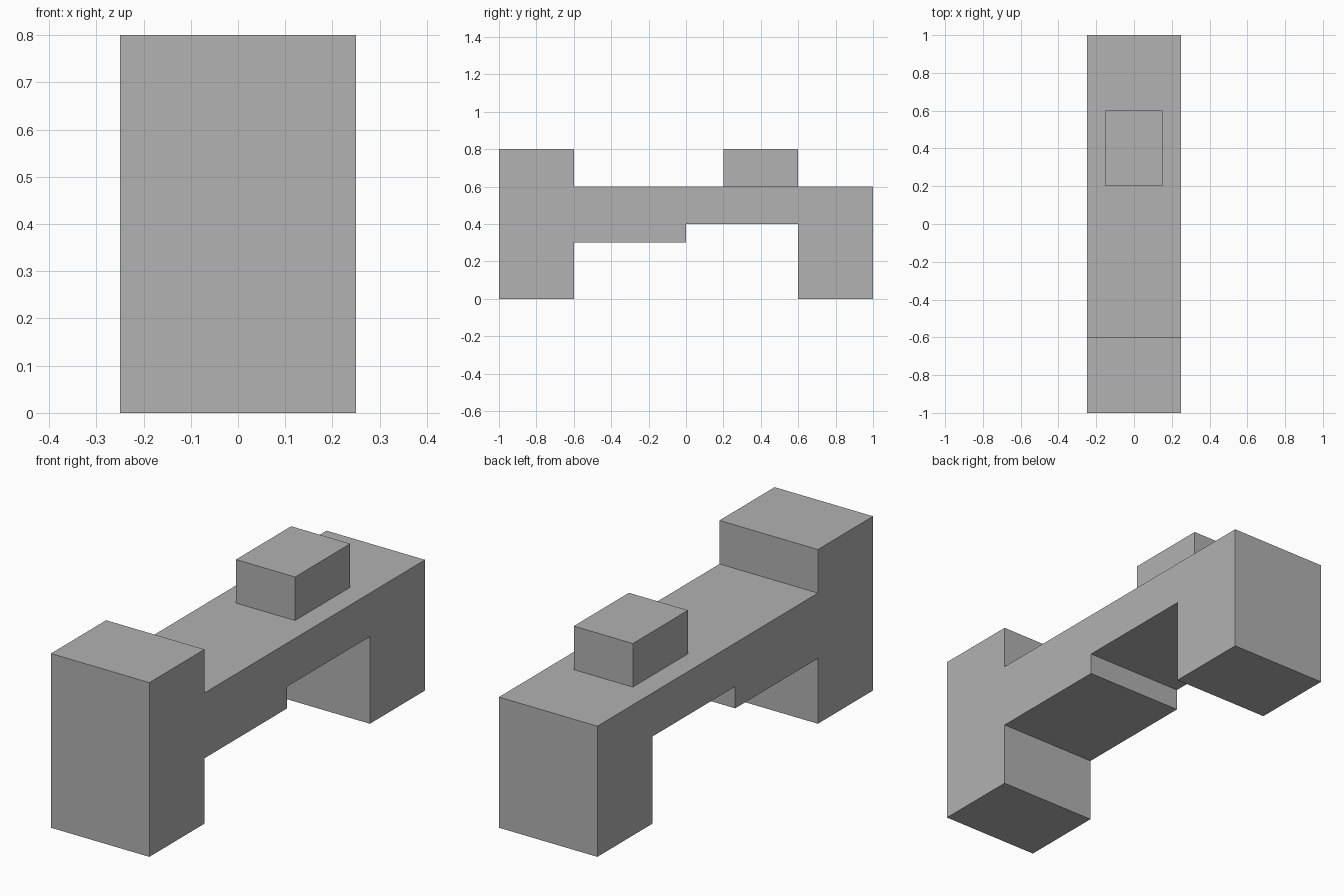
import bpy
import bmesh

default_cube = bpy.data.objects.get("Cube")
if default_cube:
    bpy.data.objects.remove(default_cube, do_unlink=True)

# Single plain grey material
grey = bpy.data.materials.new("plain_grey")
grey.use_nodes = True
colour = (0.445, 0.445, 0.445, 1)
grey.diffuse_color = colour
grey.node_tree.nodes["Principled BSDF"].inputs["Base Color"].default_value = colour


def extrude_profile(name, profile, half_width):
    """Extrude a closed (y, z) outline symmetrically along x."""
    bm = bmesh.new()
    face = bm.faces.new([bm.verts.new((-half_width, y, z)) for y, z in profile])
    result = bmesh.ops.extrude_face_region(bm, geom=[face])
    verts = [g for g in result["geom"] if isinstance(g, bmesh.types.BMVert)]
    bmesh.ops.translate(bm, verts=verts, vec=(2 * half_width, 0, 0))
    bmesh.ops.recalc_face_normals(bm, faces=bm.faces)
    mesh = bpy.data.meshes.new(name)
    bm.to_mesh(mesh)
    bm.free()
    mesh.materials.append(grey)
    obj = bpy.data.objects.new(name, mesh)
    bpy.context.collection.objects.link(obj)
    return obj


# Bridge-shaped body: tall front post, stepped beam and rear post
extrude_profile("bridge_body", [
    (-1, 0), (-0.6, 0), (-0.6, 0.3), (0, 0.3), (0, 0.4), (0.6, 0.4),
    (0.6, 0), (1, 0), (1, 0.6), (-0.6, 0.6), (-0.6, 0.8), (-1, 0.8),
], 0.25)

# Narrow block standing on the beam
extrude_profile("top_block", [(0.2, 0.6), (0.6, 0.6), (0.6, 0.8), (0.2, 0.8)], 0.15)
